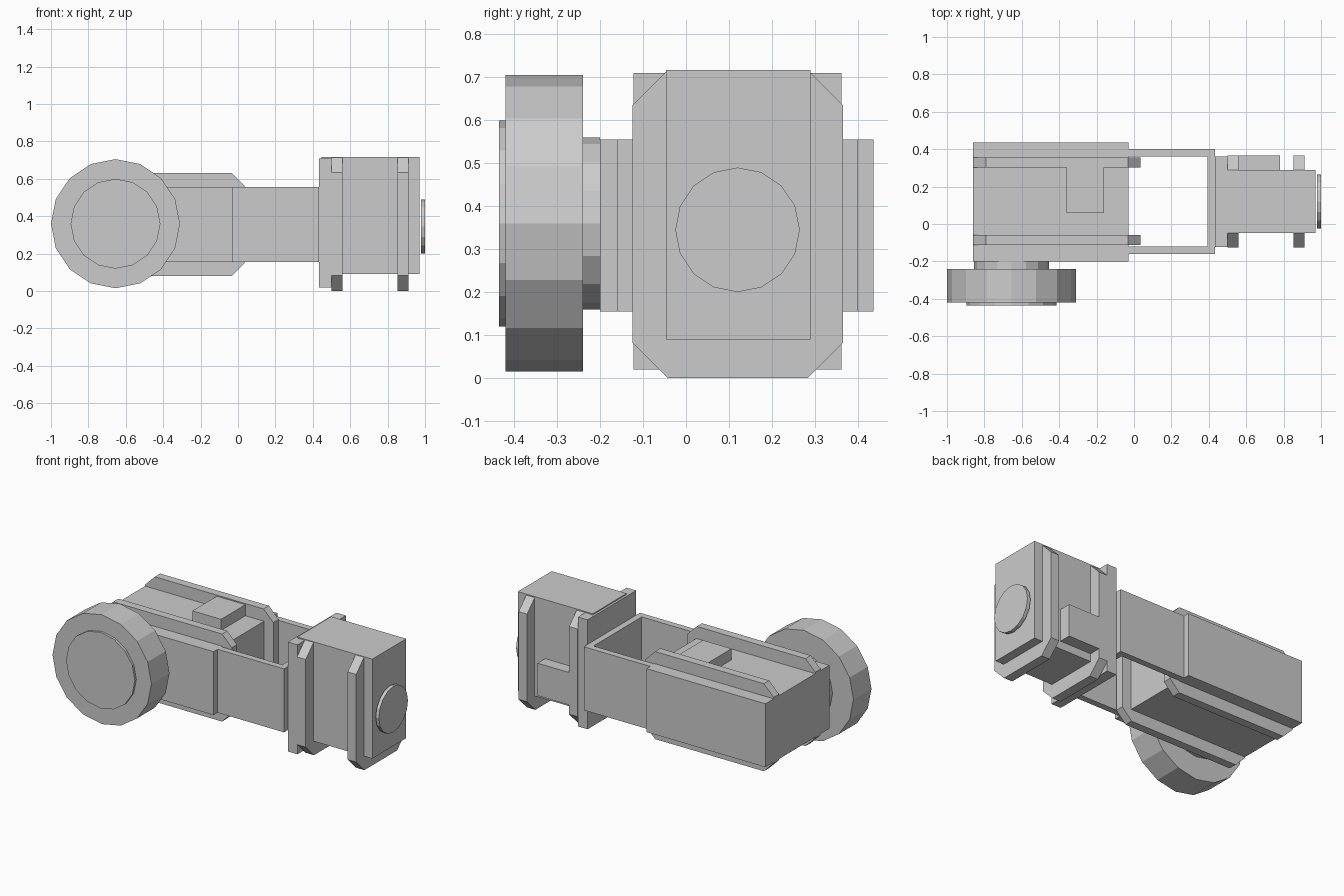
import bpy, bmesh, math

if "Cube" in bpy.data.objects:
    bpy.data.objects.remove(bpy.data.objects["Cube"])


def prism(name, pts, axis, lo, hi):
    """Extrude a 2D outline along an axis ('x': pts are y,z; 'y': x,z; 'z': x,y)."""
    place = {'x': lambda p, d: (d, p[0], p[1]),
             'y': lambda p, d: (p[0], d, p[1]),
             'z': lambda p, d: (p[0], p[1], d)}[axis]
    bm = bmesh.new()
    a = [bm.verts.new(place(p, lo)) for p in pts]
    b = [bm.verts.new(place(p, hi)) for p in pts]
    bm.faces.new(a)
    bm.faces.new(b[::-1])
    n = len(pts)
    for i in range(n):
        j = (i + 1) % n
        bm.faces.new((a[j], a[i], b[i], b[j]))
    bmesh.ops.recalc_face_normals(bm, faces=bm.faces)
    me = bpy.data.meshes.new(name)
    bm.to_mesh(me)
    bm.free()
    ob = bpy.data.objects.new(name, me)
    bpy.context.collection.objects.link(ob)
    return ob


def box(name, x0, x1, y0, y1, z0, z1):
    return prism(name, [(x0, y0), (x1, y0), (x1, y1), (x0, y1)], 'z', z0, z1)


def ring(cx, cy, r, n=16):
    return [(cx + r * math.cos(2 * math.pi * i / n),
             cy + r * math.sin(2 * math.pi * i / n)) for i in range(n)]


def chamfered(u0, u1, v0, v1, c):
    return [(u0 + c, v0), (u1 - c, v0), (u1, v0 + c), (u1, v1 - c),
            (u1 - c, v1), (u0 + c, v1), (u0, v1 - c), (u0, v0 + c)]


# Arm body with two chamfered bands and a raised block
box("arm_body", -0.86, -0.03, -0.2, 0.437, 0.155, 0.555)
for i, (y0, y1) in enumerate([(-0.112, -0.06), (0.302, 0.355)]):
    prism(f"arm_band_{i + 1}", chamfered(-0.86, 0.035, 0.08, 0.632, 0.068), 'y', y0, y1)
box("arm_block", -0.36, -0.16, 0.06, 0.302, 0.5, 0.625)

# Shoulder disc, its hub and its raised face
for name, r, y0, y1 in [("shoulder_hub", 0.2, -0.24, -0.2),
                        ("shoulder_disc", 0.345, -0.42, -0.24),
                        ("shoulder_face", 0.24, -0.435, -0.42)]:
    prism(name, ring(-0.655, 0.36, r), 'y', y0, y1)

# Open U-shaped frame joining body and head
prism("link_frame", [(-0.03, -0.16), (0.433, -0.16), (0.433, 0.4), (-0.03, 0.4),
                     (-0.03, 0.36), (0.393, 0.36), (0.393, -0.12), (-0.03, -0.12)],
      'z', 0.155, 0.555)

# Head: mounting plate, box, chamfered bands, side block and round cap
box("head_plate", 0.433, 0.5, -0.122, 0.362, 0.02, 0.71)
box("head_box", 0.447, 0.97, -0.047, 0.29, 0.09, 0.717)
for i, (x0, x1) in enumerate([(0.5, 0.56), (0.853, 0.912)]):
    prism(f"head_band_{i + 1}", chamfered(-0.125, 0.365, 0.0, 0.717, 0.082), 'x', x0, x1)
box("head_block", 0.55, 0.78, 0.25, 0.365, 0.14, 0.345)
prism("head_cap", ring(0.12, 0.345, 0.145), 'x', 0.978, 1.0)
